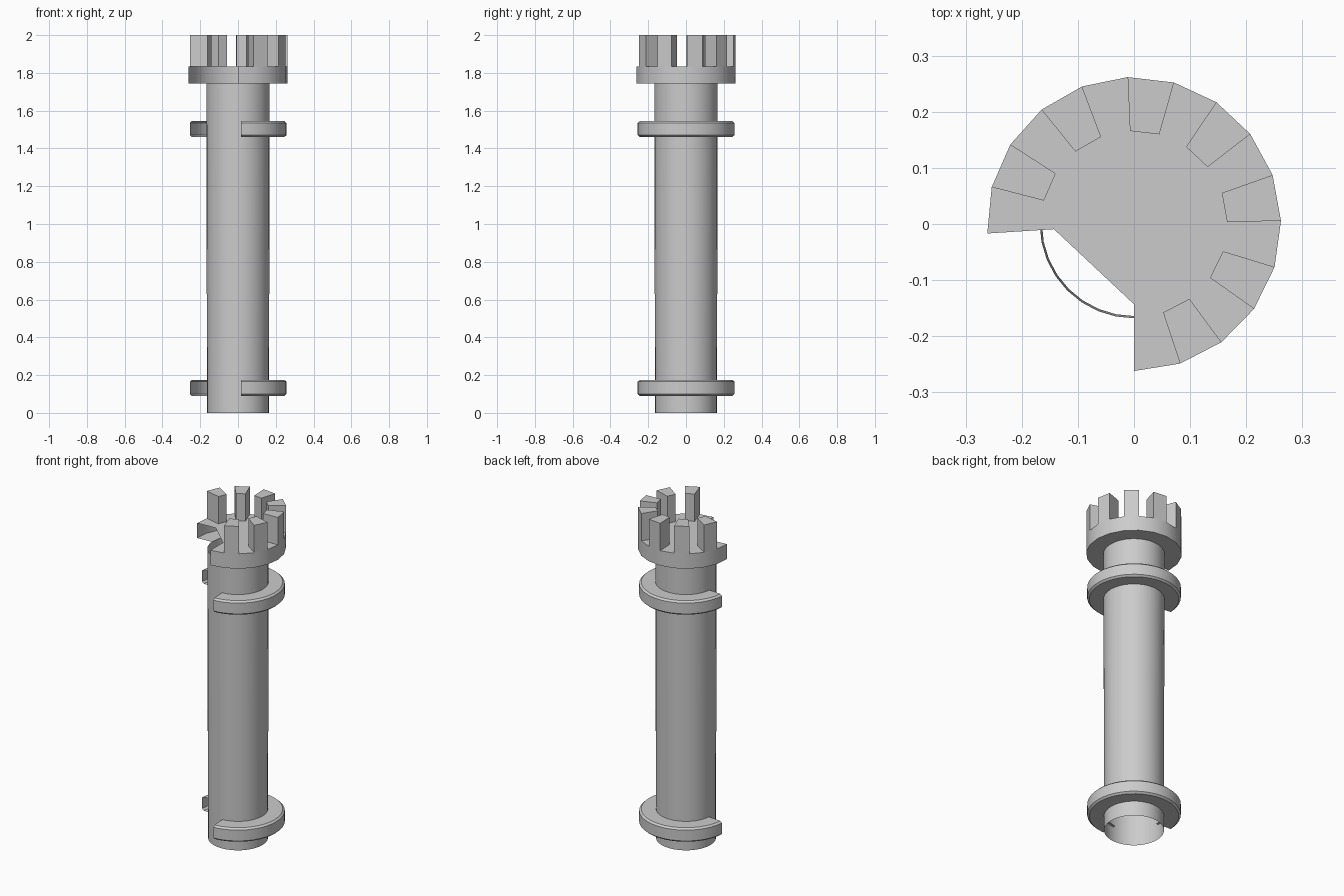
import bpy, bmesh
from math import cos, sin, radians

if "Cube" in bpy.data.objects:
    bpy.data.objects.remove(bpy.data.objects["Cube"])


def polar(r, deg, z):
    return (r * cos(radians(deg)), r * sin(radians(deg)), z)


def finish(name, bm, angle=35):
    bmesh.ops.recalc_face_normals(bm, faces=bm.faces)
    mesh = bpy.data.meshes.new(name)
    bm.to_mesh(mesh)
    bm.free()
    ob = bpy.data.objects.new(name, mesh)
    bpy.context.collection.objects.link(ob)
    bpy.ops.object.select_all(action='DESELECT')
    bpy.context.view_layer.objects.active = ob
    ob.select_set(True)
    bpy.ops.object.shade_smooth_by_angle(angle=radians(angle))
    return ob


def sweep(bm, profile, start, end, steps):
    """Turn an open (radius, z) profile around z; returns the rows of vertices."""
    closed = abs(end - start) >= 360
    rows = [[bm.verts.new(polar(r, start + (end - start) * i / steps, z)) for r, z in profile]
            for i in range(steps if closed else steps + 1)]
    for i in range(steps):
        a, b = rows[i], rows[(i + 1) % len(rows)]
        for j in range(len(profile) - 1):
            bm.faces.new((a[j], b[j], b[j + 1], a[j + 1]))
    return rows


# Hollow shaft, open at the bottom, with a very slight flare
bm = bmesh.new()
sweep(bm, [(0.164, 0), (0.168, 1.745)], 0, 360, 32)
finish("shaft", bm)

# Two broken collar rings: hollow channels with open ends
for name, z in (("lower_ring", 0.09), ("upper_ring", 1.46)):
    bm = bmesh.new()
    h, c = 0.085, 0.01
    sweep(bm, [(0.15, z), (0.245, z), (0.256, z + c),
               (0.256, z + h - c), (0.245, z + h), (0.15, z + h)], -86.5, 175, 30)
    finish(name, bm)

# Broken crown platform: hollow rim plus the floor
START, END, STEPS = -90, 183.7, 15
STEP = (END - START) / STEPS
TOP = 1.835
bm = bmesh.new()
rows = sweep(bm, [(0.143, TOP), (0.262, TOP), (0.262, 1.745), (0.166, 1.745)], START, END, STEPS)
corner = bm.verts.new((-0.047, -0.065, TOP))
floor = bm.faces.new([row[0] for row in rows] + [corner])
bmesh.ops.triangulate(bm, faces=[floor])
finish("crown_platform", bm)

# Battlement blocks on every second segment of the rim
for n, i in enumerate(range(1, STEPS, 2)):
    a0, a1 = START + i * STEP, START + (i + 1) * STEP
    bm = bmesh.new()
    low, high = [[bm.verts.new(polar(r, a, z)) for r, a in
                  ((0.166, a0), (0.262, a0), (0.262, a1), (0.166, a1))] for z in (TOP - 0.002, 2.0)]
    bm.faces.new(high)
    for k in range(4):
        bm.faces.new((low[k], low[(k + 1) % 4], high[(k + 1) % 4], high[k]))
    finish("battlement_%d" % (n + 1), bm)
